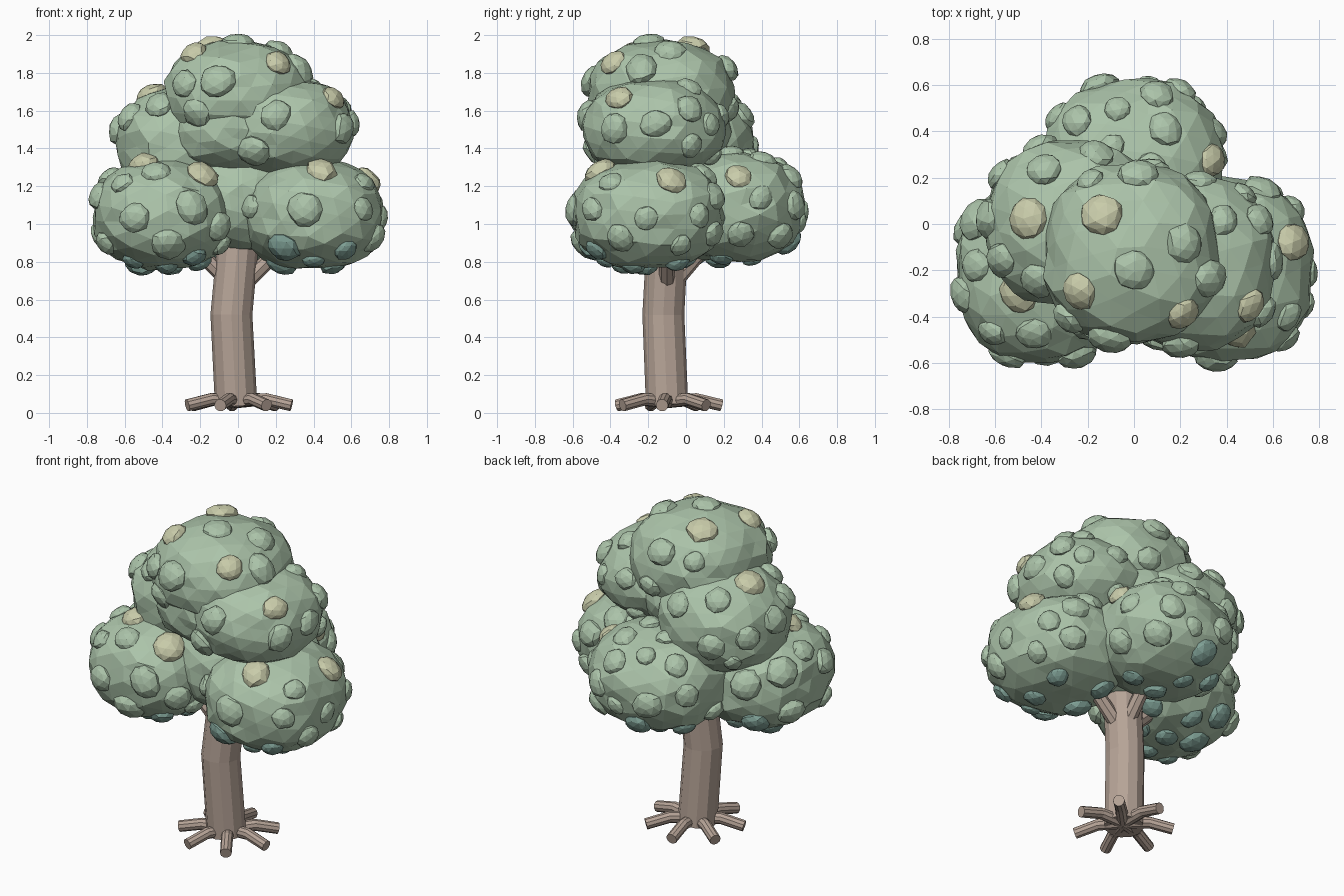
import bpy, bmesh, math, random
from mathutils import Vector, Matrix, Euler

if "Cube" in bpy.data.objects:
    bpy.data.objects.remove(bpy.data.objects["Cube"])

random.seed(4)

def material(name, rgb):
    m = bpy.data.materials.new(name)
    m.diffuse_color = (*rgb, 1)
    m.use_nodes = True
    m.node_tree.nodes["Principled BSDF"].inputs["Base Color"].default_value = m.diffuse_color
    return m

GREEN = material("leaf_green", (0.41, 0.55, 0.40))
YELLOW = material("leaf_yellow", (0.58, 0.60, 0.40))
TEAL = material("leaf_teal", (0.21, 0.35, 0.30))
BARK = material("bark", (0.47, 0.37, 0.31))

def finish(bm, name, mat):
    bmesh.ops.recalc_face_normals(bm, faces=bm.faces)
    me = bpy.data.meshes.new(name)
    bm.to_mesh(me)
    bm.free()
    me.materials.append(mat)
    ob = bpy.data.objects.new(name, me)
    bpy.context.collection.objects.link(ob)
    return ob

def tube(bm, pts, radii, sides):
    """Closed faceted tube along a few points."""
    pts = [Vector(p) for p in pts]
    rings = []
    for i, (p, r) in enumerate(zip(pts, radii)):
        d = (pts[min(i + 1, len(pts) - 1)] - pts[max(i - 1, 0)]).normalized()
        ref = Vector((1, 0, 0)) if abs(d.z) > 0.7 else Vector((0, 0, 1))
        u = ref.cross(d).normalized()
        v = d.cross(u)
        rings.append([bm.verts.new(p + r * (u * math.cos(a) + v * math.sin(a)))
                      for a in (2 * math.pi * k / sides for k in range(sides))])
    for a, b in zip(rings, rings[1:]):
        for k in range(sides):
            n = (k + 1) % sides
            bm.faces.new((a[k], a[n], b[n], b[k]))
    bm.faces.new(rings[0][::-1])
    bm.faces.new(rings[-1])

# trunk
bm = bmesh.new()
tube(bm, [(-.01, -.1, .04), (-.035, -.12, .52), (0, -.1, .9), (0, -.08, 1.0)],
     [.112, .111, .11, .09], 12)
finish(bm, "trunk", BARK)

# branches reaching into the foliage
bm = bmesh.new()
for end in ((-.36, -.1, 1.0), (.36, -.1, 1.0), (0, .25, 1.05)):
    tube(bm, [(0, -.1, .65), end], [.045, .035], 8)
finish(bm, "branches", BARK)

# seven splayed roots
bm = bmesh.new()
for k in range(7):
    a = math.radians(45) + k * 2 * math.pi / 7
    c, s = math.cos(a), math.sin(a)
    tube(bm, [(r * c, -.095 + r * s, z) for r, z in ((0, .06), (.15, .072), (.285, .04))],
         [.036, .034, .033], 10)
finish(bm, "roots", BARK)

# foliage masses: name, centre, radii
BLOBS = [
    ("lower_left_foliage", (-.395, -.2, 1.05), (.37, .395, .29)),
    ("lower_right_foliage", (.395, -.2, 1.05), (.375, .395, .29)),
    ("lower_back_foliage", (0, .24, 1.09), (.39, .38, .29)),
    ("lower_core_foliage", (0, -.08, 1.13), (.3, .32, .28)),
    ("upper_core_foliage", (-.02, -.13, 1.5), (.34, .36, .24)),
    ("middle_left_foliage", (-.27, 0, 1.43), (.37, .355, .29)),
    ("middle_right_foliage", (.25, -.17, 1.51), (.355, .37, .26)),
    ("top_foliage", (-.01, -.13, 1.69), (.38, .385, .28)),
]
BLOBS = [(n, Vector(c), Vector(r)) for n, c, r in BLOBS]
POWER = 2.35  # slightly boxy ellipsoids

def div(a, b):
    return Vector((a.x / b.x, a.y / b.y, a.z / b.z))

def mul(a, b):
    return Vector((a.x * b.x, a.y * b.y, a.z * b.z))

def norm(v):
    return sum(abs(q) ** POWER for q in v) ** (1 / POWER)

def depth(p, blob):
    """1 on the surface, less inside, more outside."""
    return norm(div(p - blob[1], blob[2]))

for name, c, r in BLOBS:
    bm = bmesh.new()
    bmesh.ops.create_icosphere(bm, subdivisions=3, radius=1)
    rot = Euler([random.uniform(0, 6) for _ in range(3)]).to_matrix()
    for v in bm.verts:
        d = rot @ v.co
        v.co = c + mul(d / norm(d), r) * random.uniform(.97, 1.04)
    finish(bm, name, GREEN)

# leaf tufts sit on the outer surface of the masses
tufts = []

def add_tuft(p, blob, size, colour=None):
    _, c, r = blob
    n = div(div(p - c, r), r).normalized()
    if any((p - q[0]).length < (size + q[2]) * 1.06 for q in tufts):
        return
    if colour is None:
        colour = "teal" if n.z < -.68 and c.z < 1.3 else "green"
    tufts.append((p, n, size, colour))

def cast(origin, d, size):
    """Place a tuft where a view ray first meets the foliage."""
    for i in range(300):
        p = origin + d * i * .01
        for b in BLOBS:
            if depth(p, b) < 1:
                return add_tuft(p, b, size)

# yellow tufts
for p in ((-.22, -.28, 1.89), (.19, -.36, 1.84), (.47, -.33, 1.65), (.68, -.08, 1.23),
          (-.45, .02, 1.68), (.35, .28, 1.26), (.44, -.45, 1.28), (-.17, -.42, 1.28),
          (-.15, .05, 1.95), (-.5, -.3, 1.33)):
    p = Vector(p)
    b = min(BLOBS, key=lambda q: abs(depth(p, q) - 1))
    add_tuft(b[1] + (p - b[1]) / depth(p, b), b, random.uniform(.075, .1), "yellow")

# tufts placed by front (x, z), right (y, z) and top (x, y) position
for x, z in ((-.55, 1.03), (-.24, 1.09), (.35, 1.08), (-.46, 1.45), (-.11, 1.76),
             (.2, 1.58), (.08, 1.38), (-.37, .89), (.24, .87), (-.22, 1.58)):
    cast(Vector((x, -1.2, z)), Vector((0, 1, 0)), random.uniform(.085, .105))
for y, z in ((-.16, 1.53), (.02, 1.73), (-.21, 1.03), (.15, 1.15), (.4, 1.14),
             (-.5, 1.08), (.29, .94), (-.45, 1.47), (.03, 1.41)):
    cast(Vector((1.2, y, z)), Vector((-1, 0, 0)), random.uniform(.07, .095))
for x, y in ((.14, .41), (-.25, .45), (-.39, .24), (.02, .22), (.22, -.08), (.44, -.08),
             (0, -.2), (.67, -.4)):
    cast(Vector((x, y, 2.2)), Vector((0, 0, -1)), random.uniform(.075, .1))

# fill the remaining surface with an even spiral of tufts
for b in BLOBS:
    for k in range(50):
        z = 1 - (2 * k + 1) / 50
        a = k * 2.39996 + b[1].x * 9
        h = math.sqrt(1 - z * z)
        d = Vector((h * math.cos(a), h * math.sin(a), z))
        p = b[1] + mul(d / norm(d), b[2])
        if p.z < 1.95 and all(q is b or depth(p, q) > 1.01 for q in BLOBS):
            add_tuft(p, b, random.uniform(.06, .1))

for colour, mat in (("green", GREEN), ("yellow", YELLOW), ("teal", TEAL)):
    bm = bmesh.new()
    for p, n, s, col in tufts:
        if col == colour:
            m = (Matrix.Translation(p - n * .01) @ n.to_track_quat('Z', 'Y').to_matrix().to_4x4()
                 @ Matrix.Rotation(random.uniform(0, 6), 4, 'Z')
                 @ Matrix.Diagonal((s, s * random.uniform(.85, 1), s * .62, 1)))
            new = bmesh.ops.create_icosphere(bm, subdivisions=2, radius=1, matrix=m)["verts"]
            for v in new:
                v.co = p + (v.co - p) * random.uniform(.9, 1.04)
    finish(bm, colour + "_leaf_tufts", mat)
